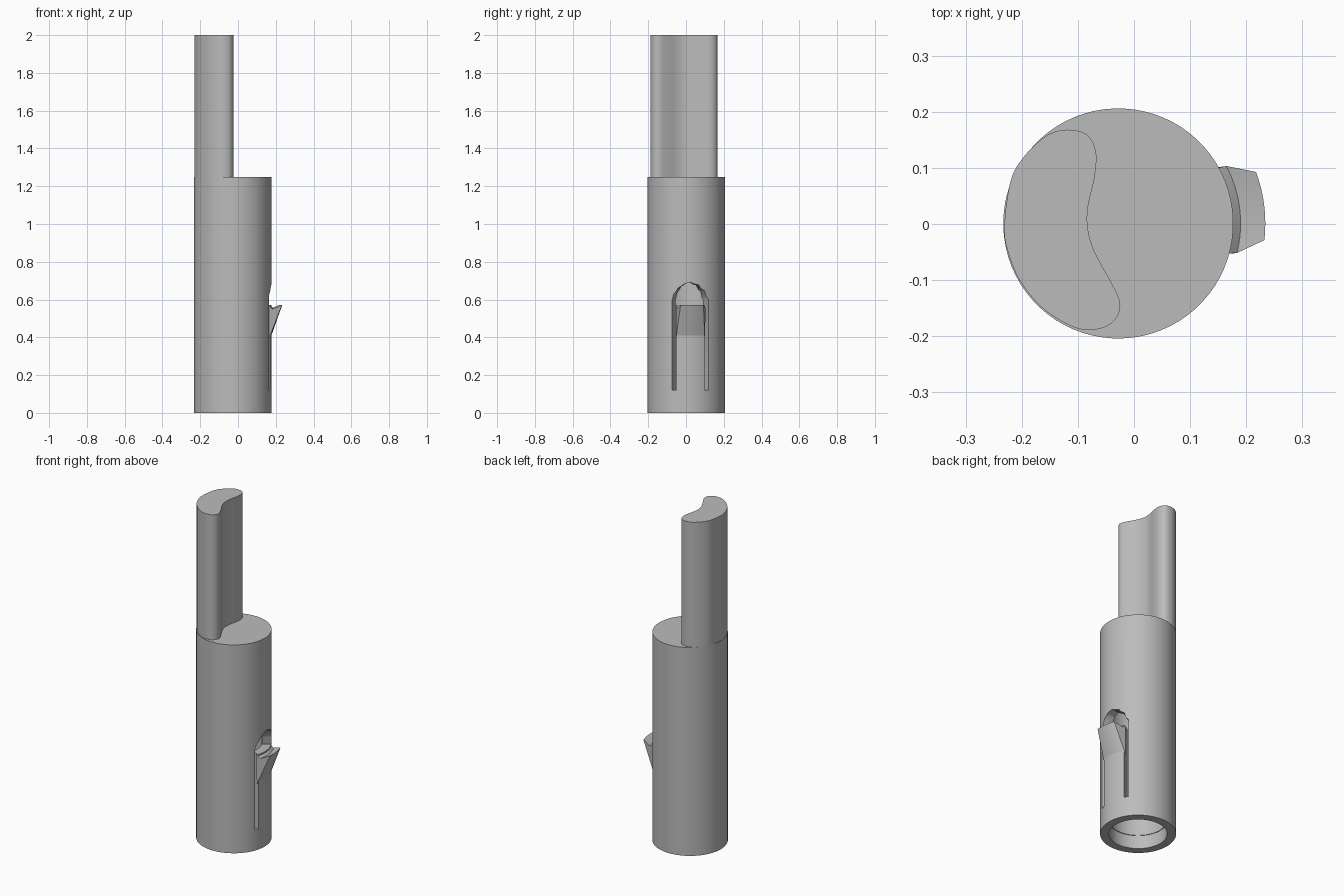
import bpy, bmesh, math
from mathutils import Matrix, Vector

cube = bpy.data.objects.get("Cube")
if cube:
    bpy.data.objects.remove(cube, do_unlink=True)

AXIS_X, RADIUS, TURN = -0.028, 0.205, math.radians(7)
FRAME = Matrix.Translation((AXIS_X, 0.001, 0)) @ Matrix.Rotation(TURN, 4, 'Z')

grey = bpy.data.materials.new("plain grey")
grey.use_nodes = True
grey.diffuse_color = (0.5, 0.5, 0.5, 1)
grey.node_tree.nodes["Principled BSDF"].inputs["Base Color"].default_value = (0.5, 0.5, 0.5, 1)


def loft(name, rings, frame=Matrix()):
    """Closed solid through rings that have equal point counts."""
    bm = bmesh.new()
    loops = [[bm.verts.new(frame @ Vector(p)) for p in ring] for ring in rings]
    n = len(loops[0])
    for a, b in zip(loops, loops[1:]):
        for i in range(n):
            j = (i + 1) % n
            bm.faces.new((a[i], a[j], b[j], b[i]))
    bm.faces.new(loops[0][::-1])
    bm.faces.new(loops[-1])
    bmesh.ops.recalc_face_normals(bm, faces=bm.faces)
    mesh = bpy.data.meshes.new(name)
    bm.to_mesh(mesh)
    bm.free()
    mesh.materials.append(grey)
    obj = bpy.data.objects.new(name, mesh)
    bpy.context.collection.objects.link(obj)
    return obj


def circle(r, z, n=72):
    return [(r * math.cos(math.tau * i / n), r * math.sin(math.tau * i / n), z) for i in range(n)]


def select(obj):
    bpy.ops.object.select_all(action='DESELECT')
    obj.select_set(True)
    bpy.context.view_layer.objects.active = obj


def cut(obj, cutter):
    cutter.hide_render = True
    mod = obj.modifiers.new("cut", 'BOOLEAN')
    mod.operation, mod.solver, mod.object = 'DIFFERENCE', 'EXACT', cutter
    select(obj)
    bpy.ops.object.modifier_apply(modifier=mod.name)
    bpy.data.objects.remove(cutter, do_unlink=True)


def smooth(obj):
    select(obj)
    bpy.ops.object.shade_smooth_by_angle(angle=math.radians(30))


# Hollow sleeve with a shallow step inside the mouth
sleeve = loft("sleeve", [circle(RADIUS, 0), circle(RADIUS, 1.25)], FRAME)
cut(sleeve, loft("bore", [circle(0.157, -0.1), circle(0.157, 0.08),
                          circle(0.153, 0.08), circle(0.153, 1.1)], FRAME))

# Arched slot around the spring tongue, with radial walls
half = [(0.08, 0.57), (0.08, 0.12), (0.11, 0.12), (0.11, 0.6), (0.082, 0.645), (0.045, 0.676)]
slot = half + [(0, 0.692)] + [(-y, z) for y, z in reversed(half)]
cut(sleeve, loft("slot", [[(r, y * r / RADIUS, z) for y, z in slot] for r in (0.1, 0.3)], FRAME))
smooth(sleeve)


# Barb on the tongue, curved around the sleeve axis
def barb_section(t):
    points = []
    for r, z, angle in ((0.198, 0.39, 23), (0.262, 0.57, 13.5), (0.218, 0.55, 21), (0.195, 0.57, 23)):
        a = math.radians(angle) * t
        points.append((r * math.cos(a), r * math.sin(a), z))
    return points


smooth(loft("tongue_barb", [barb_section(i / 6 - 1) for i in range(13)], FRAME))

# Tall blade with a wavy inner side
outline = [(-.231, 0), (-.219, .08), (-.192, .125), (-.155, .158), (-.12, .168), (-.085, .16),
           (-.068, .13), (-.07, .085), (-.082, .03), (-.082, -.01), (-.07, -.05), (-.04, -.105),
           (-.025, -.14), (-.03, -.165), (-.05, -.183), (-.085, -.189), (-.12, -.178),
           (-.165, -.148), (-.204, -.1), (-.226, -.045)]


def spline(points, steps=5):
    pts, out = [Vector(p) for p in points], []
    n = len(pts)
    for i in range(n):
        a, b, c, d = (pts[(i + k) % n] for k in (-1, 0, 1, 2))
        for s in range(steps):
            t = s / steps
            out.append(b + (c - a) * t / 2 + (a - 2.5 * b + 2 * c - d / 2) * t * t
                       + (1.5 * (b - c) + (d - a) / 2) * t ** 3)
    return out


curve = spline(outline)
smooth(loft("blade", [[(p.x, p.y, z) for p in curve] for z in (1.25, 2)]))
